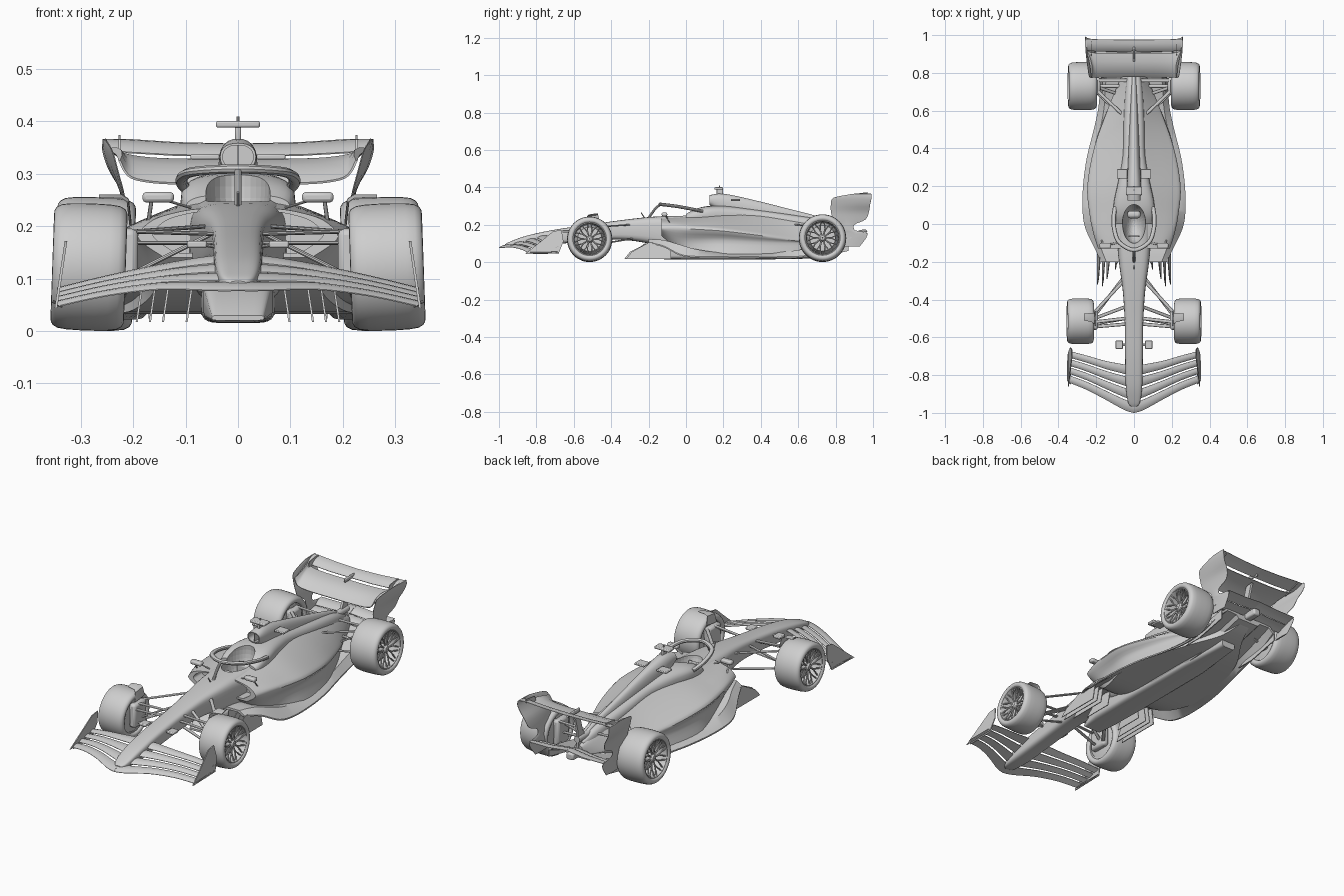
import bpy, bmesh, math
from mathutils import Vector as V

if "Cube" in bpy.data.objects:
    bpy.data.objects.remove(bpy.data.objects["Cube"])

grey = bpy.data.materials.new("light_grey")
grey.diffuse_color = (0.62, 0.62, 0.62, 1)
grey.use_nodes = True
grey.node_tree.nodes["Principled BSDF"].inputs["Base Color"].default_value = grey.diffuse_color


def mesh(name, verts, faces, mirror=False, angle=35):
    verts = [tuple(v) for v in verts]
    faces = [tuple(f) for f in faces]
    if mirror:
        n = len(verts)
        verts += [(-x, y, z) for x, y, z in verts]
        faces += [tuple(i + n for i in reversed(f)) for f in faces]
    me = bpy.data.meshes.new(name)
    me.from_pydata(verts, [], faces)
    bm = bmesh.new()
    bm.from_mesh(me)
    bmesh.ops.remove_doubles(bm, verts=bm.verts, dist=1e-5)
    bmesh.ops.recalc_face_normals(bm, faces=bm.faces)
    bm.to_mesh(me)
    bm.free()
    me.materials.append(grey)
    ob = bpy.data.objects.new(name, me)
    bpy.context.collection.objects.link(ob)
    bpy.ops.object.select_all(action='DESELECT')
    ob.select_set(True)
    bpy.context.view_layer.objects.active = ob
    bpy.ops.object.shade_smooth_by_angle(angle=math.radians(angle))
    return ob


def spline(rows, n):
    """Catmull-Rom interpolation of rows of numbers, n steps per span."""
    out = []
    for i in range(len(rows) - 1):
        quad = [rows[max(i - 1, 0)], rows[i], rows[i + 1], rows[min(i + 2, len(rows) - 1)]]
        for k in range(n):
            t = k / n
            out.append(tuple(b + .5 * t * (c - a + t * (2*a - 5*b + 4*c - d + t * (3*(b - c) + d - a)))
                             for a, b, c, d in zip(*quad)))
    return out + [tuple(rows[-1])]


def loft(name, rings, hollow=0, mirror=False, closed=False):
    rings = [[V(p) for p in r] for r in rings]
    if hollow:  # open mouth with a lip at the first ring
        c = sum(rings[0], V()) / len(rings[0])
        lip = [c + (p - c) * .85 for p in rings[0]]
        rings = [[p + V((0, hollow, 0)) for p in lip], lip] + rings
    m, n = len(rings[0]), len(rings)
    faces = [(i*m + j, i*m + (j+1) % m, (i+1) % n*m + (j+1) % m, (i+1) % n*m + j)
             for i in range(n if closed else n - 1) for j in range(m)]
    if not closed:
        faces += [tuple(range(m)), tuple(range((n-1)*m, n*m))]
    return mesh(name, [p for r in rings for p in r], faces, mirror)


def oval(y, w, zb, zt, power=.65, n=28):
    sg = lambda v: math.copysign(abs(v) ** power, v)
    return [(w * sg(math.cos(a)), y, (zb + zt)/2 + (zt - zb)/2 * sg(math.sin(a)))
            for a in (math.tau * k / n for k in range(n))]


def tube(name, path, r, flat=1, mirror=False, n=10):
    path = [V(p) for p in path]
    rings = []
    for i, p in enumerate(path):
        d = (path[min(i+1, len(path)-1)] - path[max(i-1, 0)]).normalized()
        u = d.cross(V((0, 0, 1)) if abs(d.z) < .9 else V((1, 0, 0))).normalized()
        w = u.cross(d)
        rings.append([p + r*math.cos(math.tau*k/n)*u + r*flat*math.sin(math.tau*k/n)*w for k in range(n)])
    return loft(name, rings, mirror=mirror)


def blade(name, stations, thick=.005, camber=0, mirror=True):
    """Thin curved surface through (leading point, trailing point) stations."""
    st = [(V(a), V(b)) for a, b in stations]
    rings = []
    for i, (a, b) in enumerate(st):
        p, q = st[max(i-1, 0)], st[min(i+1, len(st)-1)]
        n = (b - a).cross(q[0] + q[1] - p[0] - p[1]).normalized()
        up = [(t, (camber*4*t*(1-t)) + thick * s * math.sqrt(max(t*(1-t), .02)))
              for s, ts in ((1, (0, .15, .4, .7, 1)), (-1, (1, .7, .4, .15, 0))) for t in ts]
        rings.append([a + (b - a)*t + n*h for t, h in up])
    return loft(name, rings, mirror=mirror)


def plate(name, pts, x, thick=.005, lean=0, mirror=True):
    """Side-on polygon of (y, z) points; lean shifts x with height."""
    rings = [[(x + d + lean*(z - pts[0][1]), y, z) for y, z in pts] for d in (-thick/2, thick/2)]
    return loft(name, rings, mirror=mirror)


def box(name, c, s, mirror=False, bevel=.004):
    x, y, z = c
    ring = lambda yy: [(x + i*s[0]/2, yy, z + j*s[2]/2) for i, j in ((1, 1), (-1, 1), (-1, -1), (1, -1))]
    ob = loft(name, [ring(y - s[1]/2), ring(y + s[1]/2)], mirror=mirror)
    b = ob.modifiers.new("round", 'BEVEL')
    b.width, b.segments = bevel, 2
    return ob


# Nose and survival cell: y, half width, bottom, top
tub = loft("nose_and_tub", [oval(*r, power=.5) for r in spline([
    (-.968, .014, .083, .095), (-.94, .033, .078, .11), (-.85, .044, .08, .142), (-.7, .047, .095, .174),
    (-.5, .05, .115, .203), (-.35, .06, .12, .224), (-.2, .08, .1, .241), (-.05, .093, .06, .25),
    (.1, .095, .05, .262), (.2, .08, .05, .27)], 5)])


# Sidepods and engine cover
def body_ring(r):
    y, ws, zt, wp, zp, wm, zm, wb, zb = r
    half = spline([(0, zt), (ws*.7, zt - .004), (ws*.6 + wp*.3, zt*.6 + zp*.4), (wp*.85, zp),
                   (wp, zp - .028), (wm, zm), (wb, zb)], 4)
    return [(x, y, z) for x, z in half] + [(-x, y, z) for x, z in reversed(half[1:])]


body = loft("sidepods_and_engine_cover", [body_ring(r) for r in spline([
    (-.13, .09, .238, .19, .212, .178, .165, .14, .14), (-.05, .09, .244, .215, .21, .188, .125, .16, .075),
    (.05, .09, .253, .235, .204, .2, .115, .2, .04), (.2, .075, .265, .247, .194, .218, .115, .238, .033),
    (.4, .055, .258, .212, .17, .195, .105, .215, .033), (.6, .045, .232, .142, .145, .135, .1, .15, .036),
    (.75, .035, .205, .08, .14, .075, .1, .06, .06), (.87, .018, .165, .028, .145, .026, .125, .02, .105)], 5)],
    hollow=.07)

# Headrest with wide cockpit shoulders, air intake and spine
head = loft("headrest", [oval(*r) for r in spline([
    (.0, .1, .2, .26), (.05, .109, .2, .286), (.12, .106, .2, .3), (.22, .085, .19, .3), (.36, .06, .18, .283),
    (.55, .055, .15, .256), (.75, .042, .12, .222), (.85, .016, .135, .175)], 4)])
loft("air_intake_and_spine", [oval(*r, power=.85) for r in spline([
    (.125, .034, .306, .358), (.2, .037, .26, .366), (.35, .031, .2, .335), (.55, .023, .18, .285),
    (.75, .015, .15, .232), (.83, .008, .14, .19)], 4)], hollow=.05)
plate("intake_divider", [(.13, .31), (.13, .356), (.18, .356), (.18, .31)], 0, .004, mirror=False)

# Cockpit opening
bpy.ops.mesh.primitive_uv_sphere_add(segments=32, ring_count=20, radius=1, location=(0, 0, .275))
cutter = bpy.context.object
cutter.scale, cutter.hide_render = (.062, .105, .135), True
for ob in (tub, body, head):
    bpy.context.view_layer.objects.active = ob
    m = ob.modifiers.new("cockpit", 'BOOLEAN')
    m.operation, m.object, m.solver = 'DIFFERENCE', cutter, 'EXACT'
    bpy.ops.object.modifier_apply(modifier=m.name)
bpy.data.objects.remove(cutter)
box("steering_wheel", (0, -.065, .215), (.06, .01, .035))
box("seat", (0, .05, .19), (.07, .04, .09), bevel=.015)

# Halo
arc = spline([(.1, .09, .272), (.108, .03, .284), (.102, -.04, .297), (.075, -.1, .305), (0, -.137, .309),
              (-.075, -.1, .305), (-.102, -.04, .297), (-.108, .03, .284), (-.1, .09, .272)], 5)
tube("halo_ring", arc, .0115, .8)
tube("halo_pillar", spline([(0, -.137, .308), (0, -.165, .285), (0, -.2, .235)], 4), .007)

# Camera bar, intake tabs, mirrors, nose cameras
box("top_camera", (0, .175, .394), (.084, .045, .013))
box("top_camera_stem", (0, .18, .375), (.012, .035, .035))
tube("antenna", [(0, .18, .395), (0, .18, .409)], .003)
box("intake_tab", (.063, .265, .332), (.055, .05, .01), True, .003)
box("mirror", (.152, -.115, .255), (.06, .03, .02), True, .007)
tube("mirror_stalk", [(.09, -.1, .235), (.14, -.11, .25)], .005, .5, True)
tube("mirror_post", [(.165, -.11, .248), (.172, -.08, .2)], .004, .6, True)
box("nose_camera", (.078, -.64, .165), (.038, .045, .014), True)
tube("nose_camera_stalk", [(.04, -.64, .16), (.07, -.64, .165)], .007, .5, True)
tube("pitot", [(0, -.22, .235), (0, -.24, .265)], .003)


# Floor with raised tunnels: y, half width, edge height, tunnel height
def floor_ring(r):
    y, x, ze, zt = r
    under = [(.06, zt - .02), (.075, zt - .004), (x*.8, zt - .002), (x - .008, ze)]
    top = [(x, ze), (x, ze + .007), (x*.84, zt + .008)]
    half = under + top
    return [(a, y, b) for a, b in half] + [(-a, y, b) for a, b in reversed(half)]


loft("floor", [floor_ring(r) for r in spline([
    (-.2, .175, .098, .115), (-.12, .212, .08, .11), (-.03, .255, .035, .085), (.06, .272, .024, .06),
    (.2, .27, .022, .042), (.35, .25, .022, .042), (.5, .213, .022, .046), (.62, .188, .026, .06),
    (.75, .178, .05, .09), (.87, .165, .095, .12)], 4)])
loft("keel", [oval(*r, power=.4) for r in ((-.32, .05, .02, .03), (-.22, .066, .016, .1),
                                           (0, .07, .015, .1), (.45, .066, .015, .08), (.72, .04, .02, .1))])
for i, x in enumerate((.09, .135, .16, .185)):
    y = (-.24, -.29, -.33, -.32)[i]
    plate("floor_fence", [(y, .017), (y + .03, .055), (-.2, .105), (-.08, .1), (-.08, .017)], x + .008, .004, -.15)
plate("diffuser_wall", [(.6, .024), (.7, .024), (.87, .06), (.87, .11), (.75, .085)], .168)


# Wheels: tyre, rim, spokes, cover
def wheel(pos, cx, cy, r, w):
    tilt = math.radians(2)

    def place(p):
        x, y, z = p
        return V((cx + x - z*math.sin(tilt), cy + y, r + .001 + z + x*math.sin(tilt)))

    def lathe(name, prof, n=48):
        loft(name, [[place((x, q*math.cos(a), q*math.sin(a))) for x, q in prof]
                    for a in (math.tau*k/n for k in range(n))], mirror=True, closed=True)
    h, ri = w/2, r*.72
    side = [(h*.86, ri), (h*.96, r*.76), (h, r*.82), (h*.985, r*.88), (h*.93, r*.93), (h*.8, r*.972),
            (h*.55, r*.993), (h*.2, r)]
    lathe(pos + "_tyre", side + [(-x, q) for x, q in reversed(side)])
    lathe(pos + "_rim", [(h*.9, ri*1.04), (h*.92, ri*.98), (h*.8, ri*.94), (-h*.85, ri*.92), (-h*.85, ri*1.04)])
    lathe(pos + "_brake_drum", [(h*.2, .004), (h*.2, ri*.75), (-h*.8, ri*.95), (-h*.9, ri*.6), (-h*.9, .004)])
    lathe(pos + "_hub", [(h*.82, .002), (h*.8, r*.1), (h*.65, r*.17), (h*.1, r*.17), (h*.1, .002)], 20)
    for k in range(10):
        a = math.tau*k/10
        for d in (-.22, .22):
            tube(pos + "_spoke", [place((h*.66, r*.14*math.cos(a), r*.14*math.sin(a))),
                                  place((h*.7, r*.4*math.cos(a + d*.25), r*.4*math.sin(a + d*.25))),
                                  place((h*.82, ri*.97*math.cos(a + d), ri*.97*math.sin(a + d)))],
                 .0035, mirror=True, n=6)


wheel("front", .284, -.515, .121, .14)
wheel("rear", .273, .73, .127, .15)
box("front_brake_duct", (.208, -.51, .135), (.035, .1, .12), True, .012)
box("rear_brake_duct", (.195, .73, .135), (.035, .09, .13), True, .012)
blade("front_wheel_winglet", [((.205, -.54, .2), (.205, -.46, .21)), ((.21, -.53, .245), (.21, -.47, .253)),
                              ((.222, -.52, .253), (.222, -.47, .26)), ((.265, -.51, .254), (.265, -.475, .259))])

# Suspension arms: inner end, outer end
for name, a, b in (
        ("front_upper_arm", (.045, -.5, .185), (.22, -.52, .19)), ("front_upper_arm", (.055, -.3, .2), (.22, -.48, .188)),
        ("front_lower_arm", (.045, -.5, .125), (.22, -.53, .09)), ("front_lower_arm", (.06, -.29, .125), (.22, -.5, .09)),
        ("front_push_rod", (.05, -.44, .185), (.21, -.5, .105)), ("front_track_rod", (.045, -.53, .168), (.22, -.545, .168)),
        ("rear_upper_arm", (.03, .76, .19), (.21, .76, .195)), ("rear_upper_arm", (.05, .57, .2), (.21, .72, .195)),
        ("rear_lower_arm", (.03, .78, .11), (.21, .76, .08)), ("rear_lower_arm", (.07, .58, .12), (.21, .71, .085)),
        ("rear_pull_rod", (.06, .68, .1), (.21, .73, .185)), ("rear_drive_shaft", (.03, .73, .13), (.21, .73, .128))):
    tube(name, [a, b], .009, .45, True)

# Front wing: x, leading y and z, trailing y and z
span = spline([(0, -1, .077, -.75, .143), (.05, -.985, .077, -.738, .143), (.15, -.93, .079, -.72, .125),
               (.25, -.878, .067, -.692, .103), (.343, -.84, .047, -.668, .08)], 4)
for i in range(4):
    at = lambda s, t: (s[0], s[1] + (s[3] - s[1])*t, s[2] + (s[4] - s[2])*t)
    blade("front_wing_element", [(at(s, i/4 + (.025 if i else 0)), at(s, (i + 1)/4 - .025))
                                 for s in span if i == 0 or s[0] > .03], .008, -.003)
plate("front_wing_endplate", [(-.86, .044), (-.68, .048), (-.655, .11), (-.665, .172), (-.71, .165), (-.79, .1)],
      .347, .005, -.15)
blade("front_wing_footplate", [((.335, -.85, .045), (.335, -.68, .048)), ((.354, -.83, .055), (.352, -.69, .058))])

# Rear wing: leading x, y, z and trailing x, y, z
main = spline([(0, .778, .28, 0, .905, .326), (.12, .777, .281, .12, .905, .327), (.18, .775, .286, .19, .905, .331),
               (.21, .775, .297, .232, .91, .338), (.226, .778, .325, .252, .92, .347)], 3)
blade("rear_wing_main_plane", [(r[:3], r[3:]) for r in main], .014, -.012)
blade("rear_wing_flap", [((0, .915, .334), (0, .975, .356)), ((.12, .915, .335), (.12, .976, .359)),
                         ((.21, .915, .34), (.21, .978, .365)), ((.253, .92, .345), (.253, .98, .365))], .009, -.004)
# x and y of the front and rear edges, then height
ends = spline([(.254, .9, .256, .99, .366), (.24, .79, .258, .992, .345), (.23, .775, .247, .985, .31),
               (.22, .775, .225, .978, .27), (.214, .79, .214, .96, .228), (.211, .835, .211, .9, .2),
               (.209, .845, .209, .905, .17), (.207, .85, .207, .972, .152), (.2, .84, .2, .93, .085)], 3)
blade("rear_wing_endplate", [((a, b, z), (c, d, z)) for a, b, c, d, z in ends], .007)
plate("rear_wing_slot_fin", [(.885, .325), (.97, .355), (.97, .374), (.9, .365)], .226, .004)
plate("rear_wing_pylon", [(.79, .15), (.875, .15), (.88, .24), (.9, .31), (.86, .3), (.84, .23)], 0, .012, mirror=False)
box("flap_actuator", (0, .9, .342), (.01, .08, .02))
for dy, dz in ((0, 0), (.055, .022)):
    blade("beam_wing", [((0, .85 + dy, .135 + dz), (0, .91 + dy, .15 + dz)),
                        ((.1, .855 + dy, .125 + dz), (.1, .915 + dy, .14 + dz)),
                        ((.208, .86 + dy, .12 + dz), (.208, .915 + dy, .14 + dz))], .008, -.004)
tube("exhaust", [(0, .76, .195), (0, .88, .195)], .016, n=20)
box("crash_structure", (0, .87, .13), (.04, .14, .035), bevel=.008)
